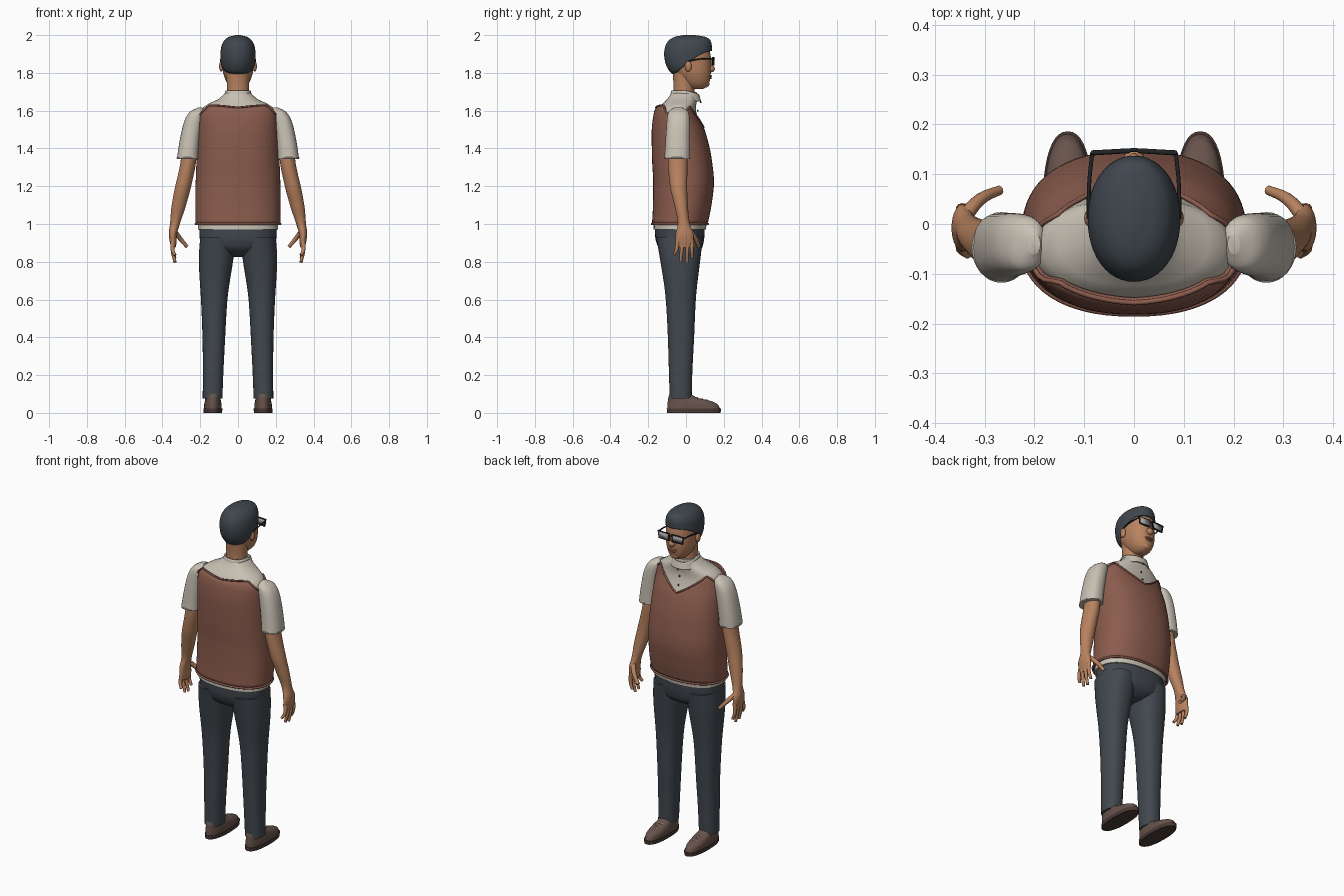
import bpy
import math

if "Cube" in bpy.data.objects:
    bpy.data.objects.remove(bpy.data.objects["Cube"])


def material(name, r, g, b):
    mat = bpy.data.materials.new(name)
    mat.use_nodes = True
    mat.diffuse_color = (r, g, b, 1)
    node = next(n for n in mat.node_tree.nodes if n.type == 'BSDF_PRINCIPLED')
    node.inputs["Base Color"].default_value = (r, g, b, 1)
    node.inputs["Roughness"].default_value = 0.8
    return mat


vest_brown = material("vest brown", .26, .107, .075)
shirt_cream = material("shirt cream", .58, .53, .455)
trouser_grey = material("trouser slate", .054, .065, .078)
hair_dark = material("hair charcoal", .05, .063, .075)
skin = material("skin tan", .48, .225, .115)
lip = material("lip brown", .33, .13, .08)
shoe_brown = material("shoe brown", .135, .085, .07)
sole_dark = material("sole dark brown", .07, .042, .035)
frame_black = material("frame black", .015, .018, .02)
lens_grey = material("lens grey", .4, .4, .4)


def finish(name, mesh, mat, angle=50):
    mesh.materials.clear()
    mesh.materials.append(mat)
    mesh.shade_smooth()
    mesh.set_sharp_from_angle(angle=math.radians(angle))
    obj = bpy.data.objects.new(name, mesh)
    bpy.context.collection.objects.link(obj)
    return obj


def section(profile, z):
    """Monotone smooth interpolation of a profile of (z, cx, rx, ymin, ymax)."""
    z = min(max(z, profile[0][0]), profile[-1][0])
    k = next(i for i in range(len(profile) - 1) if z <= profile[i + 1][0])
    a, b = profile[k], profile[k + 1]
    h = b[0] - a[0]
    t = (z - a[0]) / h

    def slope(i, c):
        i = min(max(i, 0), len(profile) - 2)
        return (profile[i + 1][c] - profile[i][c]) / (profile[i + 1][0] - profile[i][0])

    def tangent(p, q):
        return 2 * p * q / (p + q) if p * q > 0 else 0

    result = []
    for c in range(1, len(a)):
        here = slope(k, c)
        m = tangent(slope(k - 1, c), here) * h
        n = tangent(here, slope(k + 1, c)) * h
        d = b[c] - a[c]
        result.append(a[c] + t * (m + t * (3 * d - 2 * m - n + t * (m + n - 2 * d))))
    return result


def shell(name, profile, mat, low=None, high=None, side=1, rows=20, sides=40,
          power=2.3, caps=True, thick=0, dome=False):
    """Loft of rounded sections; low and high give the rim heights by direction."""
    verts, faces = [], []
    for j in range(rows + 1):
        t = j / rows
        if dome:
            t = math.sin(t * math.pi / 2)
        for i in range(sides):
            a = math.tau * i / sides
            c, s = math.cos(a), math.sin(a)
            z0 = low(c, s) if low else profile[0][0]
            z1 = high(c, s) if high else profile[-1][0]
            z = z0 + (z1 - z0) * t
            cx, rx, back, front = section(profile, z)
            x = math.copysign(abs(c) ** (2 / power), c) * rx
            y = math.copysign(abs(s) ** (2 / power), s) * (front - back) / 2
            verts.append((side * cx + x, (front + back) / 2 + y, z))
    for j in range(rows):
        for i in range(sides):
            p, q = j * sides + i, j * sides + (i + 1) % sides
            faces.append((p, q, q + sides, p + sides))
    if caps:
        faces.append(tuple(range(sides))[::-1])
    if caps or dome:
        faces.append(tuple(rows * sides + i for i in range(sides)))
    mesh = bpy.data.meshes.new(name)
    mesh.from_pydata(verts, [], faces)
    obj = finish(name, mesh, mat)
    if thick:
        mod = obj.modifiers.new("Thickness", 'SOLIDIFY')
        mod.thickness, mod.offset = thick, -1
    return obj


def tube(name, points, radius, mat, side=1, taper=1, closed=False, smooth=True):
    """Round tube along a path, thinning towards its end."""
    data = bpy.data.curves.new(name, 'CURVE')
    data.dimensions = '3D'
    data.bevel_depth, data.bevel_resolution = radius, 3
    data.use_fill_caps = True
    spline = data.splines.new('BEZIER' if smooth else 'POLY')
    pts = spline.bezier_points if smooth else spline.points
    pts.add(len(points) - 1)
    for i, (pt, (x, y, z)) in enumerate(zip(pts, points)):
        pt.co = (side * x, y, z) if smooth else (side * x, y, z, 1)
        pt.radius = 1 + (taper - 1) * i / (len(points) - 1)
        if smooth:
            pt.handle_left_type = pt.handle_right_type = 'AUTO'
    spline.use_cyclic_u = closed
    temp = bpy.data.objects.new(name, data)
    mesh = bpy.data.meshes.new_from_object(temp)
    bpy.data.objects.remove(temp)
    return finish(name, mesh, mat)


def ball(name, centre, size, mat):
    bpy.ops.mesh.primitive_uv_sphere_add(segments=20, ring_count=12, radius=1, location=centre)
    obj = bpy.context.object
    obj.name, obj.scale = name, size
    obj.data.materials.append(mat)
    bpy.ops.object.shade_smooth()


# Shirt body and collar
shell("shirt", [(.972, 0, .213, -.172, .105), (1.22, 0, .213, -.165, .137),
                (1.35, 0, .208, -.17, .124), (1.48, 0, .2, -.17, .093),
                (1.57, 0, .198, -.158, .06), (1.61, 0, .19, -.145, .052),
                (1.637, 0, .155, -.125, .055), (1.66, 0, .105, -.1, .06),
                (1.7, 0, .062, -.075, .056)], shirt_cream, rows=36)
shell("collar", [(1.65, 0, .08, -.09, .08), (1.71, 0, .066, -.077, .062)], shirt_cream,
      high=lambda c, s: 1.708 - .02 * max(s, 0), rows=6, caps=False, thick=.008)
for z, y in ((1.645, .078), (1.6, .062), (1.55, .072)):
    ball("shirt_button", (0, y, z), (.005, .004, .005), sole_dark)

# Vest with a shallow V in front and a straight back
def neckline(c, s):
    c = abs(c)
    if s > 0:
        return 1.51 + .11 * min(1, c / .75) - .05 * max(0, c - .8) / .2
    return 1.617 + .012 * math.sin(c * 2) - .06 * max(0, c - .8) / .2


vest_profile = [(1, 0, .224, -.18, .115), (1.1, 0, .226, -.175, .135),
                (1.22, 0, .224, -.174, .148), (1.35, 0, .219, -.18, .135),
                (1.48, 0, .213, -.182, .105), (1.59, 0, .204, -.17, .06),
                (1.64, 0, .18, -.145, .05)]
vest = shell("vest", vest_profile, vest_brown, high=neckline, rows=30, sides=64,
             caps=False, thick=.012)
count = len(vest.data.vertices)
hem = [v.co.copy() for v in vest.data.vertices[:64]]
rim = [v.co.copy() for v in vest.data.vertices[count - 64:]]
tube("vest_hem_rib", hem, .006, vest_brown, closed=True, smooth=False)
tube("vest_neck_rib", rim, .005, vest_brown, closed=True, smooth=False)

# Trousers seat
shell("trouser_seat", [(.825, 0, .05, -.075, .03), (.85, 0, .13, -.12, .07),
                       (.88, 0, .195, -.148, .088), (.93, 0, .203, -.163, .097),
                       (.985, 0, .206, -.166, .1)], trouser_grey)

for side, word in ((1, "left"), (-1, "right")):
    # Legs and shoes
    shell(word + "_trouser_leg",
          [(.075, .135, .052, -.086, .03), (.2, .132, .054, -.09, .033),
           (.4, .128, .06, -.096, .043), (.6, .126, .07, -.107, .052),
           (.83, .115, .092, -.14, .078), (.93, .105, .095, -.158, .09)],
          trouser_grey, side=side)
    shell(word + "_sole", [(0, .133, .049, -.1, .183), (.022, .133, .05, -.102, .186)],
          sole_dark, side=side, rows=2)
    shell(word + "_shoe", [(.02, .133, .047, -.099, .181), (.045, .133, .046, -.098, .168),
                           (.065, .133, .042, -.096, .125), (.08, .133, .04, -.094, .06),
                           (.1, .133, .037, -.088, .025)], shoe_brown, side=side)
    for y in (.06, .085, .11):
        z = .098 - y * .27
        tube(word + "_lace", [(.108, y - .008, z - .008), (.133, y, z), (.158, y - .008, z - .008)],
             .003, shirt_cream, side)

    # Sleeves and arms
    shell(word + "_sleeve",
          [(1.345, .266, .057, -.115, .022), (1.37, .264, .056, -.113, .022),
           (1.5, .245, .052, -.105, .022), (1.56, .23, .048, -.1, .02),
           (1.595, .215, .038, -.092, .012), (1.617, .2, .012, -.06, -.02)],
          shirt_cream, side=side, dome=True)
    cuff = [(.266 + .056 * math.cos(a), -.047 + .067 * math.sin(a), 1.35)
            for a in (math.tau * i / 32 for i in range(32))]
    tube(word + "_cuff", cuff, .004, shirt_cream, side, closed=True, smooth=False)
    shell(word + "_arm",
          [(.875, .342, .012, -.045, .032), (.9, .343, .017, -.055, .04),
           (.94, .345, .021, -.055, .04), (1, .334, .026, -.043, .02),
           (1.1, .313, .038, -.062, .01), (1.2, .29, .042, -.085, .006),
           (1.33, .263, .041, -.095, .008), (1.42, .255, .04, -.09, .005)],
          skin, side=side, power=2, rows=30, sides=28)
    for part, y0, y1, tip in (("index", .03, .033, .82), ("middle", .007, .005, .795),
                              ("ring", -.018, -.028, .8), ("little", -.042, -.062, .835)):
        tube(word + "_" + part + "_finger",
             [(.344, y0, .915), (.346, (y0 + y1) / 2, .86), (.333, y1, tip)],
             .012, skin, side, taper=.65)
    tube(word + "_thumb", [(.34, .015, .965), (.308, .05, .925), (.27, .068, .88)],
         .015, skin, side, taper=.65)

    # Ears and spectacles
    ball(word + "_ear", (side * .088, .012, 1.835), (.012, .018, .028), skin)
    corners = [(.012, .147, 1.842), (.077, .143, 1.842), (.083, .143, 1.882), (.01, .147, 1.882)]
    tube(word + "_spectacle_rim", corners, .005, frame_black, side, closed=True, smooth=False)
    mesh = bpy.data.meshes.new("lens")
    mesh.from_pydata([(side * x, y, z) for x, y, z in corners], [], [(0, 1, 2, 3)])
    lens = finish(word + "_lens", mesh, lens_grey)
    lens.modifiers.new("Thickness", 'SOLIDIFY').thickness = .004
    tube(word + "_spectacle_arm", [(.084, .143, 1.876), (.09, .08, 1.874), (.091, .01, 1.862)],
         .004, frame_black, side)

tube("spectacle_bridge", [(-.012, .147, 1.87), (0, .149, 1.873), (.012, .147, 1.87)],
     .004, frame_black)

# Neck, head and face
shell("neck", [(1.64, 0, .06, -.066, .048), (1.72, 0, .059, -.066, .045),
               (1.82, 0, .063, -.072, .05)], skin, power=2)
shell("head", [(1.714, 0, .026, .02, .09), (1.735, 0, .05, -.01, .118),
               (1.77, 0, .069, -.04, .128), (1.81, 0, .08, -.07, .132),
               (1.86, 0, .084, -.095, .133), (1.92, 0, .083, -.1, .125),
               (1.965, 0, .06, -.07, .09)], skin, rows=28, power=2.2)
ball("nose", (0, .133, 1.822), (.02, .02, .019), skin)
ball("nose_bridge", (0, .128, 1.85), (.011, .015, .03), skin)
ball("upper_lip", (0, .126, 1.783), (.027, .012, .006), lip)
ball("lower_lip", (0, .124, 1.773), (.023, .012, .007), lip)
ball("chin", (0, .1, 1.742), (.03, .024, .02), skin)

# Short hair with a rising hairline
shell("hair", [(1.785, 0, .068, -.066, .13), (1.82, 0, .085, -.095, .134),
               (1.86, 0, .092, -.111, .136), (1.9, 0, .093, -.116, .137),
               (1.94, 0, .088, -.11, .137), (1.97, 0, .074, -.093, .13),
               (1.99, 0, .05, -.062, .105), (2, 0, .014, -.015, .05)], hair_dark,
      low=lambda c, s: 1.855 + .06 * math.sin(s * math.pi / 2),
      rows=26, sides=48, power=2.1, caps=False, thick=.01, dome=True)
